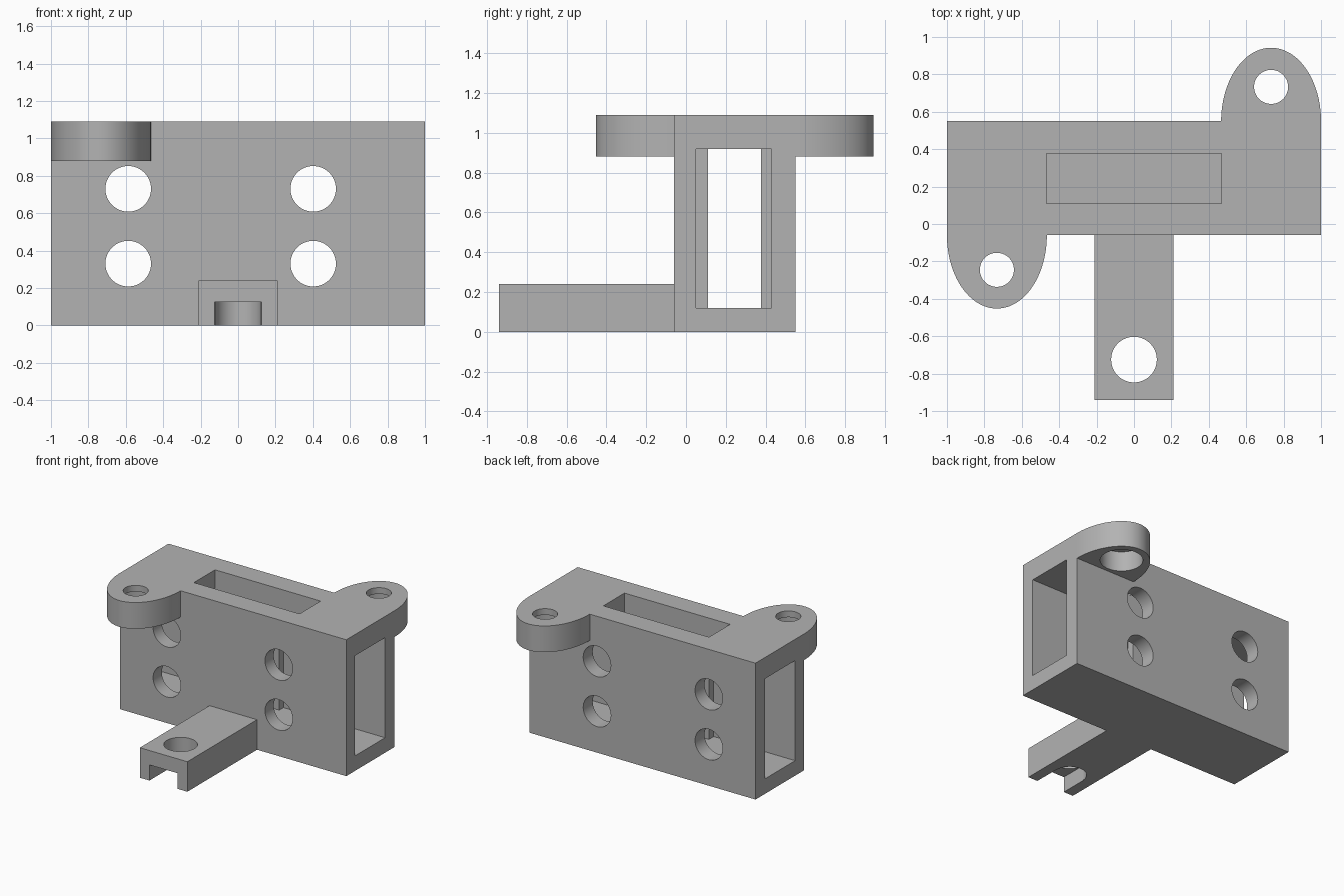
import bpy
import bmesh
from math import cos, sin, pi, radians

cube = bpy.data.objects.get("Cube")
if cube:
    bpy.data.objects.remove(cube)

# Plain grey material
GREY = (0.45, 0.45, 0.45, 1)
grey = bpy.data.materials.new("plain_grey")
grey.use_nodes = True
grey.diffuse_color = GREY
grey.node_tree.nodes["Principled BSDF"].inputs["Base Color"].default_value = GREY


def prism(name, outline, lo, hi, axis="z"):
    """Extrude a closed outline from lo to hi along z or y."""
    place = (lambda a, b, h: (a, b, h)) if axis == "z" else (lambda a, b, h: (a, h, b))
    bm = bmesh.new()
    rings = [[bm.verts.new(place(a, b, h)) for a, b in outline] for h in (lo, hi)]
    bm.faces.new(rings[0])
    bm.faces.new(rings[1])
    n = len(outline)
    for i in range(n):
        j = (i + 1) % n
        bm.faces.new((rings[0][i], rings[0][j], rings[1][j], rings[1][i]))
    bmesh.ops.recalc_face_normals(bm, faces=bm.faces)
    mesh = bpy.data.meshes.new(name)
    bm.to_mesh(mesh)
    bm.free()
    mesh.materials.append(grey)
    obj = bpy.data.objects.new(name, mesh)
    bpy.context.collection.objects.link(obj)
    return obj


def box(name, x, y, z):
    return prism(name, [(x[0], y[0]), (x[1], y[0]), (x[1], y[1]), (x[0], y[1])], *z)


def arc(cx, cy, rx, ry, start=0, sweep=2 * pi, n=64):
    count = n if sweep == 2 * pi else n + 1
    angles = [start + sweep * i / n for i in range(count)]
    return [(cx + rx * cos(t), cy + ry * sin(t)) for t in angles]


def combine(target, tool, operation):
    mod = target.modifiers.new(tool.name, "BOOLEAN")
    mod.operation = operation
    mod.solver = "EXACT"
    mod.object = tool
    bpy.context.view_layer.objects.active = target
    bpy.ops.object.modifier_apply(modifier=mod.name)
    bpy.data.objects.remove(tool)


FRONT, BACK, TOP = -0.06, 0.55, 1.09
LUG_X, LUG_RX, LUG_RY, LUG_Z = 0.733, 0.267, 0.392, 0.88

# Housing block
bracket = box("mounting_bracket", (-1, 1), (FRONT, BACK), (0, TOP))

# Rounded lugs on opposite corners, and the front arm
for name, x, y, start in (("front_lug", -LUG_X, FRONT, pi), ("back_lug", LUG_X, BACK, 0)):
    lug = prism(name, arc(x, y, LUG_RX, LUG_RY, start, pi), LUG_Z, TOP)
    combine(bracket, lug, "UNION")
combine(bracket, box("arm", (-0.21, 0.21), (-0.94, FRONT), (0, 0.24)), "UNION")

# Lengthwise tunnel, wider end pockets and top slot
cutters = [
    box("tunnel", (-1.1, 1.1), (0.11, 0.377), (0.12, 0.92)),
    box("left_pocket", (0.1, 1.1), (0.05, 0.43), (0.12, 0.92)),
    box("right_pocket", (-1.1, -0.28), (0.05, 0.43), (0.12, 0.92)),
    box("top_slot", (-0.467, 0.467), (0.11, 0.377), (0.5, 1.2)),
]

# Four bolt holes through front and back walls
for x in (-0.587, 0.402):
    for z in (0.33, 0.73):
        cutters.append(prism("bolt_hole", arc(x, z, 0.122, 0.122), -0.2, 0.7, "y"))

# Lug holes, counterbored from below
for x, y in ((-LUG_X, -0.245), (LUG_X, 0.733)):
    cutters.append(prism("lug_hole", arc(x, y, 0.091, 0.091), 0.8, 1.2))
    # Keep the bore clear of the housing wall
    cutters.append(prism("counterbore", arc(x, y, 0.155, 0.155), 0.8, 1.04))

# Arm hole and nut channel underneath
cutters.append(prism("arm_hole", arc(0, -0.725, 0.122, 0.122), -0.1, 0.4))
cutters.append(box("nut_channel", (-0.125, 0.125), (-1.1, -0.72), (-0.1, 0.125)))

for cutter in cutters:
    combine(bracket, cutter, "DIFFERENCE")

# Smooth the curved walls, keep the corners crisp
bpy.ops.object.select_all(action="DESELECT")
bracket.select_set(True)
bpy.context.view_layer.objects.active = bracket
bpy.ops.object.shade_smooth_by_angle(angle=radians(30))
